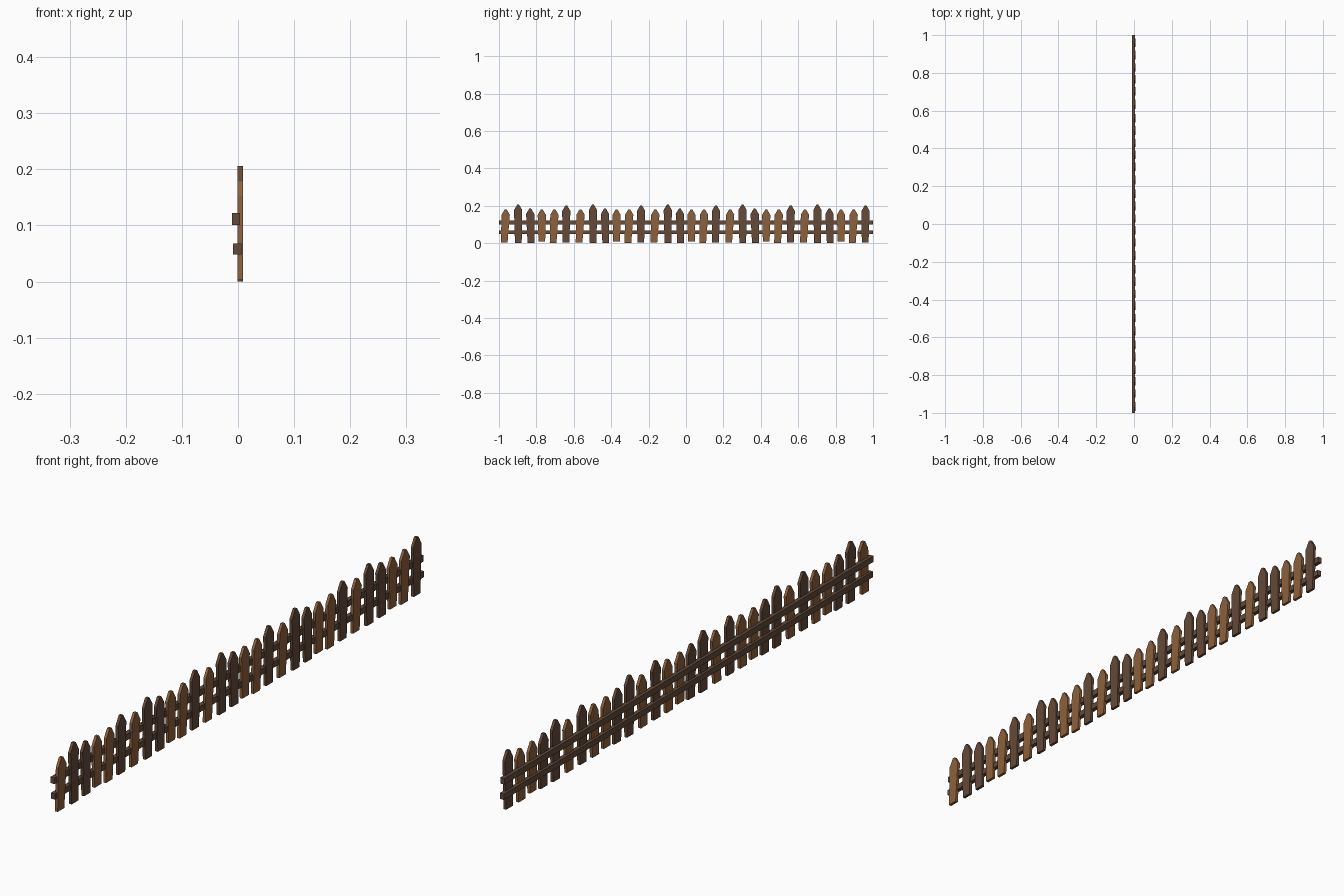
import bpy

if "Cube" in bpy.data.objects:
    bpy.data.objects.remove(bpy.data.objects["Cube"])

def material(name, rgb):
    m = bpy.data.materials.new(name)
    m.diffuse_color = (*rgb, 1)
    m.use_nodes = True
    m.node_tree.nodes["Principled BSDF"].inputs["Base Color"].default_value = m.diffuse_color
    return m

light = material("light brown wood", (0.27, 0.12, 0.047))
dark = material("dark brown wood", (0.125, 0.068, 0.040))
rail_mat = material("rail brown wood", (0.125, 0.070, 0.043))

def prism(name, outline, x0, x1, mat):
    """Extrude a y-z outline between x0 and x1."""
    n = len(outline)
    verts = [(x, y, z) for x in (x0, x1) for y, z in outline]
    faces = [tuple(reversed(range(n))), tuple(range(n, 2 * n))]
    faces += [(i, (i + 1) % n, n + (i + 1) % n, n + i) for i in range(n)]
    mesh = bpy.data.meshes.new(name)
    mesh.from_pydata(verts, [], faces)
    mesh.materials.append(mat)
    ob = bpy.data.objects.new(name, mesh)
    bpy.context.collection.objects.link(ob)
    return ob

# One panel of six pickets: centre y, bottom z, tip z, sideways lean, material
PICKETS = [
    (-0.168, 0.003, 0.181, 0.008, light),
    (-0.097, 0.000, 0.206, -0.001, dark),
    (-0.031, 0.002, 0.185, -0.004, dark),
    (0.029, 0.009, 0.180, 0.000, light),
    (0.093, 0.002, 0.181, 0.007, light),
    (0.159, 0.003, 0.201, 0.002, dark),
]

def picket(y, z0, z1, lean, mat):
    b, t, s = 0.018, 0.022, z1 - 0.029       # half widths, shoulder height
    lo, hi = y - lean / 2, y + lean / 2
    outline = [(lo - b, z0), (lo + b, z0), (hi + t, s), (hi + 0.005, z1),
               (hi - 0.005, z1), (hi - t, s)]
    prism("picket", outline, -0.001, 0.009, mat)

# Five identical panels along y
for i in range(5):
    c = -0.8 + 0.4 * i
    for y, z0, z1, lean, mat in PICKETS:
        picket(c + y, z0, z1, lean, mat)

# Two full-length rails behind the pickets
for name, z0, z1, x0, x1 in (("upper_rail", 0.101, 0.122, -0.011, 0.004),
                             ("lower_rail", 0.048, 0.068, -0.009, 0.006)):
    prism(name, [(-1, z0), (1, z0), (1, z1), (-1, z1)], x0, x1, rail_mat)
